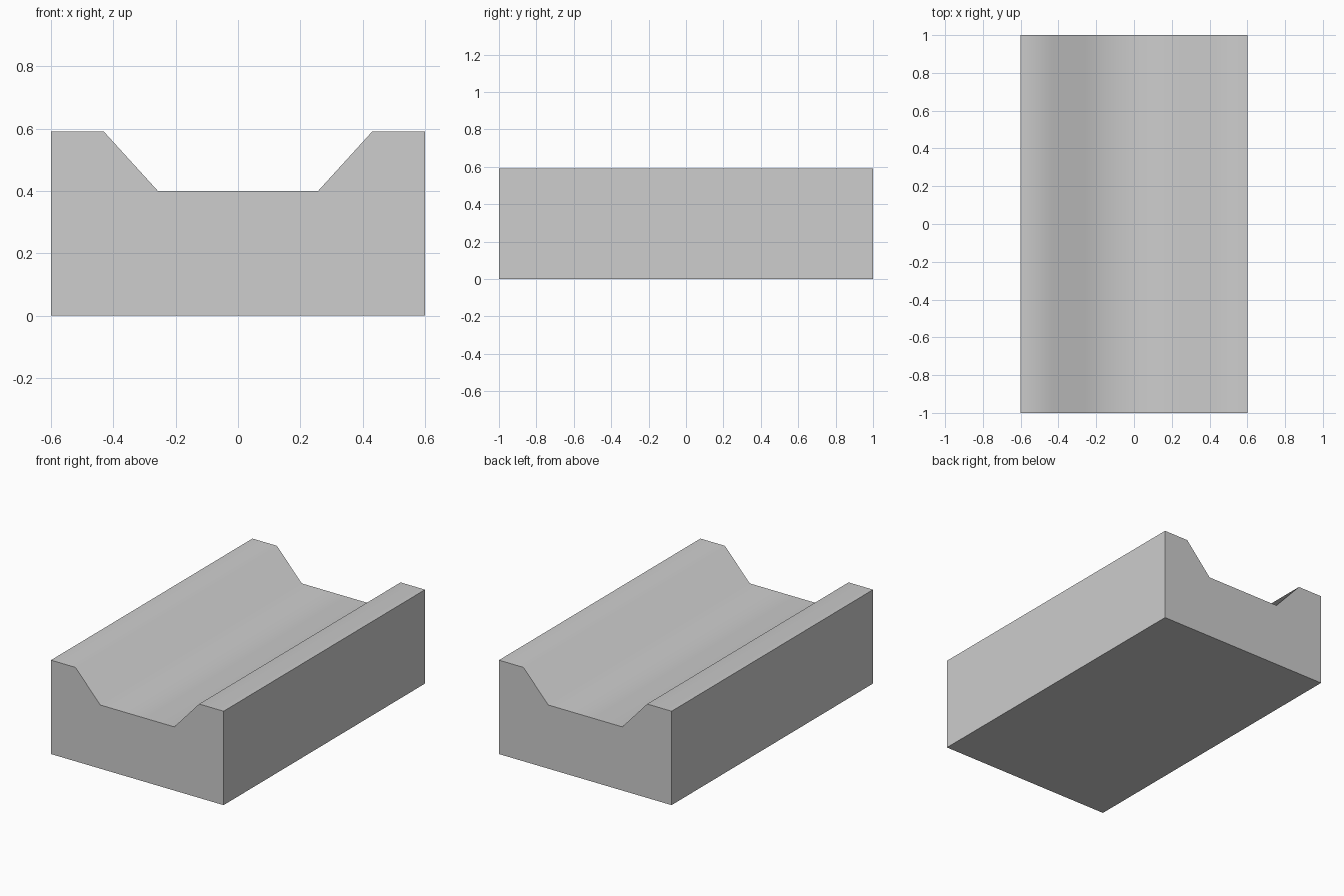
import bpy
import bmesh
import math
from mathutils import Vector

cube = bpy.data.objects.get("Cube")
if cube:
    bpy.data.objects.remove(cube, do_unlink=True)

# Single grey material
grey = bpy.data.materials.new("light_grey")
grey.use_nodes = True
colour = (0.61, 0.61, 0.61, 1.0)
grey.diffuse_color = colour
for node in grey.node_tree.nodes:
    if node.type == "BSDF_PRINCIPLED":
        node.inputs["Base Color"].default_value = colour

# Half of the channel cross-section, mirrored across the centre
LENGTH = 2.0
half = [(0.6, 0.0), (0.6, 0.59), (0.43, 0.59), (0.257, 0.4)]
profile = half + [(-x, z) for x, z in reversed(half)]

# Channel block: profile extruded from front to back
bm = bmesh.new()
front = bm.faces.new([bm.verts.new((x, -LENGTH / 2, z)) for x, z in profile])
result = bmesh.ops.extrude_face_region(bm, geom=[front], use_keep_orig=True)
back = [g for g in result["geom"] if isinstance(g, bmesh.types.BMVert)]
bmesh.ops.translate(bm, verts=back, vec=Vector((0, LENGTH, 0)))
bmesh.ops.recalc_face_normals(bm, faces=bm.faces)

mesh = bpy.data.meshes.new("channel_block")
bm.to_mesh(mesh)
bm.free()
mesh.materials.append(grey)
block = bpy.data.objects.new("channel_block", mesh)
bpy.context.collection.objects.link(block)

# Smooth the shallow bends of the channel, keep the square corners sharp
bpy.ops.object.select_all(action="DESELECT")
block.select_set(True)
bpy.context.view_layer.objects.active = block
bpy.ops.object.shade_smooth_by_angle(angle=math.radians(60))
